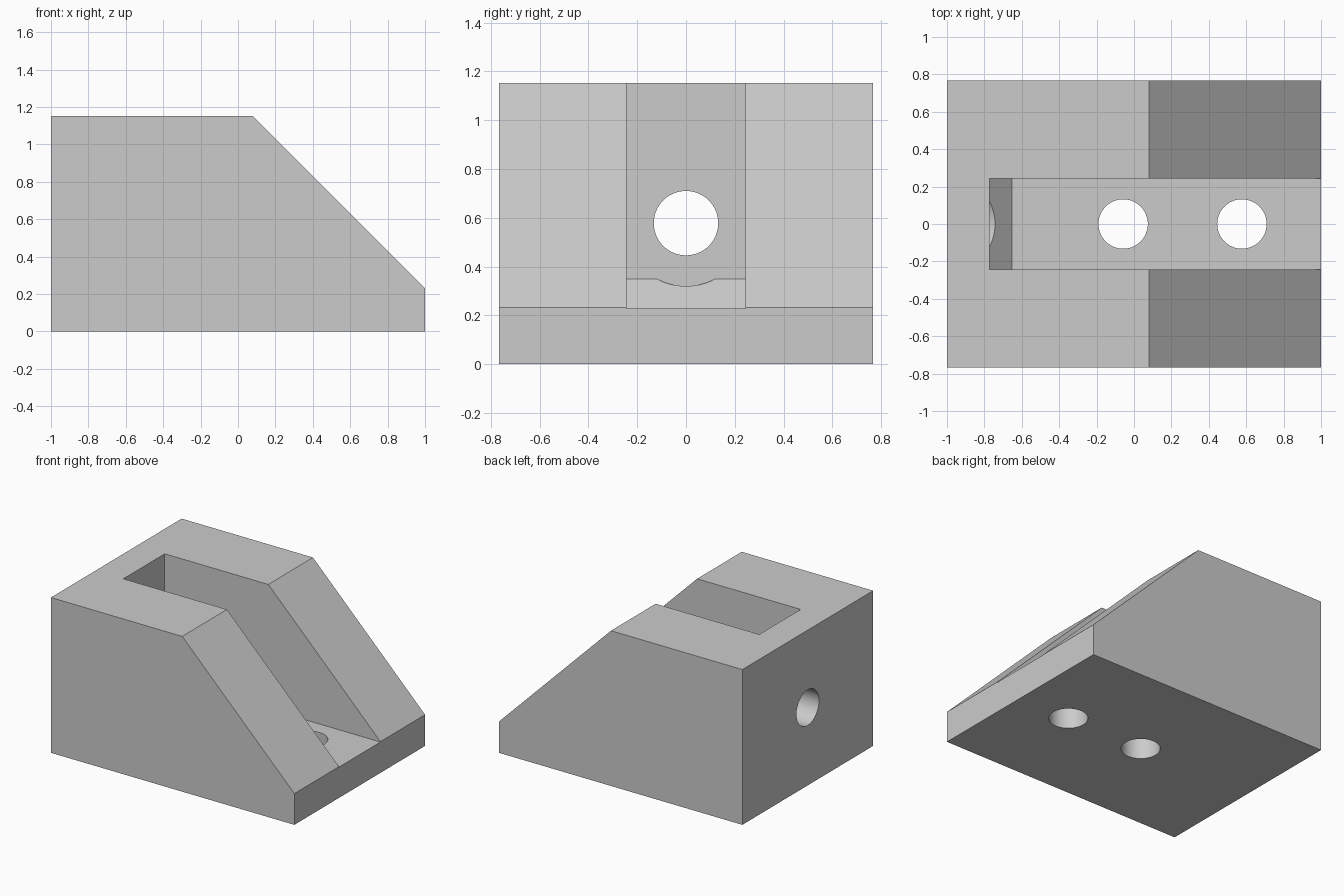
import bpy
import bmesh
from math import cos, sin, pi, radians
from mathutils import Matrix, Vector

default_cube = bpy.data.objects.get("Cube")
if default_cube:
    bpy.data.objects.remove(default_cube)

LENGTH, WIDTH, HEIGHT = 2.0, 1.534, 1.153
LIP = 0.232            # height of the low end
FLOOR = 0.229          # slot floor
SLOT_BACK, SLOT_HALF, RAMP = -0.772, 0.243, 0.12
HOLE_R, WALL_HOLE_Z = 0.132, 0.578

grey = bpy.data.materials.new("light_grey")
grey.use_nodes = True
grey.diffuse_color = (0.6, 0.6, 0.6, 1)
grey.node_tree.nodes["Principled BSDF"].inputs["Base Color"].default_value = (0.6, 0.6, 0.6, 1)


def make_object(name, bm):
    bmesh.ops.recalc_face_normals(bm, faces=bm.faces[:])
    mesh = bpy.data.meshes.new(name)
    bm.to_mesh(mesh)
    bm.free()
    mesh.materials.append(grey)
    obj = bpy.data.objects.new(name, mesh)
    bpy.context.collection.objects.link(obj)
    return obj


def prism(name, points, sweep):
    """Extrude a closed outline along a vector."""
    bm = bmesh.new()
    face = bm.faces.new([bm.verts.new(p) for p in points])
    result = bmesh.ops.extrude_face_region(bm, geom=[face], use_keep_orig=True)
    moved = [v for v in result["geom"] if isinstance(v, bmesh.types.BMVert)]
    bmesh.ops.translate(bm, verts=moved, vec=Vector(sweep))
    return make_object(name, bm)


def side_prism(name, outline, half):
    """Extrude an (x, z) outline across the width."""
    return prism(name, [(x, -half, z) for x, z in outline], (0, 2 * half, 0))


def drill(name, centre, depth, axis):
    bm = bmesh.new()
    turn = Matrix.Rotation(pi / 2, 4, "Y") if axis == "X" else Matrix.Identity(4)
    bmesh.ops.create_cone(bm, cap_ends=True, segments=64, radius1=HOLE_R,
                          radius2=HOLE_R, depth=depth,
                          matrix=Matrix.Translation(centre) @ turn)
    return make_object(name, bm)


# Sloped body
body = side_prism("bracket_body", [
    (-LENGTH / 2, 0), (LENGTH / 2, 0), (LENGTH / 2, LIP),
    (LENGTH / 2 - (HEIGHT - LIP), HEIGHT), (-LENGTH / 2, HEIGHT)], WIDTH / 2)

# Open slot with a small ramp at the foot of the back wall
slot = side_prism("slot_cutter", [
    (SLOT_BACK + RAMP, FLOOR), (1.2, FLOOR), (1.2, 1.4),
    (SLOT_BACK, 1.4), (SLOT_BACK, FLOOR + RAMP)], SLOT_HALF)

# Round clearance for a bolt head, cut into the ramp
relief_r = 0.258
angles = [radians(-135 + 90 * i / 24) for i in range(25)]
relief = prism("bolt_head_relief_cutter",
               [(SLOT_BACK, relief_r * cos(a), WALL_HOLE_Z + relief_r * sin(a))
                for a in angles], (0.1, 0, 0))

# Bolt holes through the back wall and the floor
cutters = [slot, relief, drill("wall_hole_cutter", (-0.9, 0, WALL_HOLE_Z), 0.4, "X")]
for x in (-0.058, 0.577):
    cutters.append(drill("floor_hole_cutter", (x, 0, 0.1), 0.5, "Z"))

bpy.ops.object.select_all(action="DESELECT")
body.select_set(True)
bpy.context.view_layer.objects.active = body
for cutter in cutters:
    cutter.hide_render = True
    mod = body.modifiers.new(cutter.name, "BOOLEAN")
    mod.operation = "DIFFERENCE"
    mod.solver = "EXACT"
    mod.object = cutter
    bpy.ops.object.modifier_apply(modifier=mod.name)
    bpy.data.objects.remove(cutter)

bpy.ops.object.shade_smooth_by_angle(angle=radians(30))
